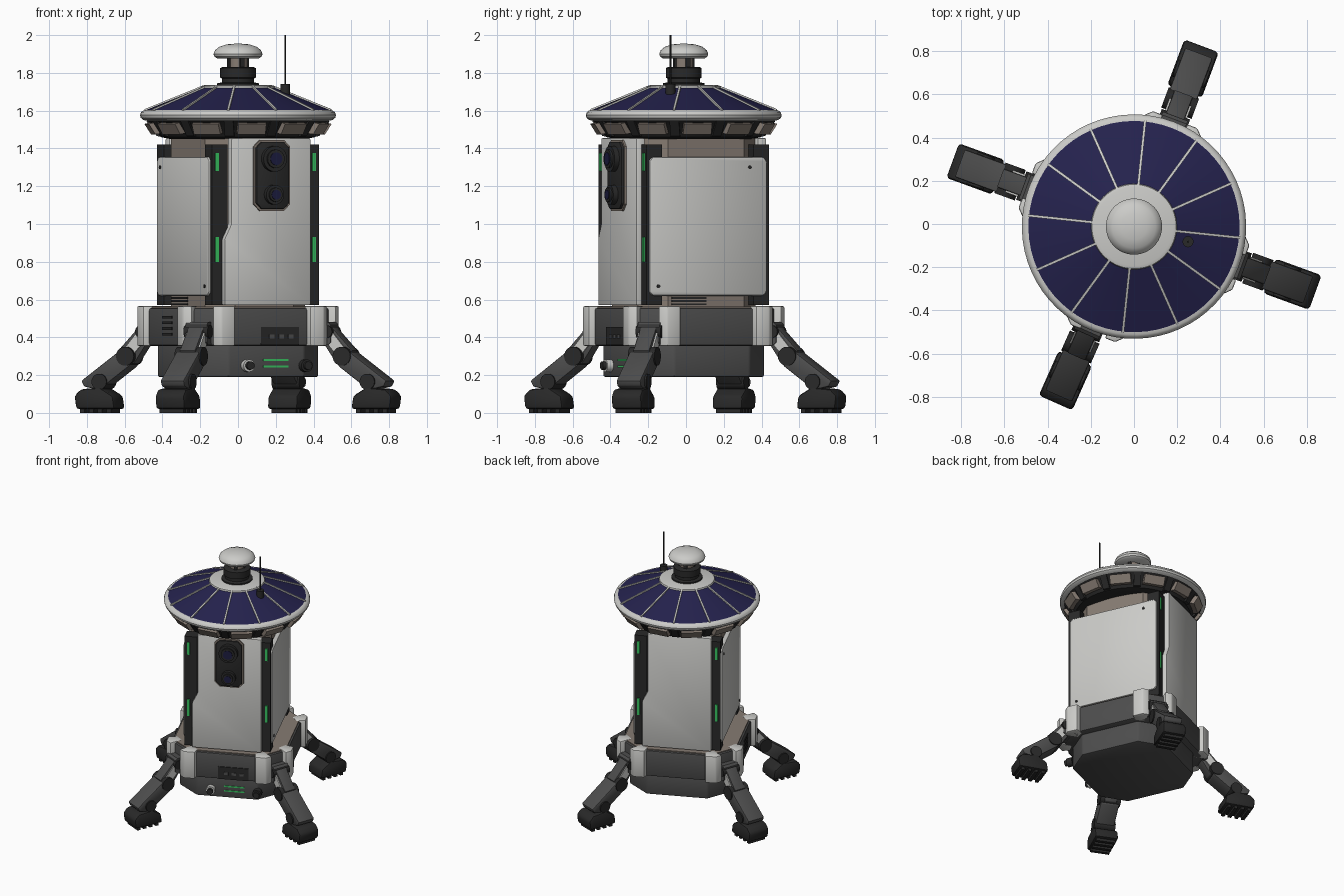
import bpy, bmesh
from math import pi, cos, sin, radians
from mathutils import Matrix

if "Cube" in bpy.data.objects:
    bpy.data.objects.remove(bpy.data.objects["Cube"])


def material(name, r, g, b, rough=0.6):
    m = bpy.data.materials.new(name)
    m.use_nodes = True
    m.diffuse_color = (r, g, b, 1)
    node = m.node_tree.nodes["Principled BSDF"]
    node.inputs["Base Color"].default_value = (r, g, b, 1)
    node.inputs["Roughness"].default_value = rough
    return m


WHITE = material("off white", 0.60, 0.60, 0.58)
GREY = material("dark grey", 0.075, 0.075, 0.075)
BLACK = material("near black", 0.022, 0.022, 0.022)
BROWN = material("warm grey", 0.24, 0.20, 0.17)
NAVY = material("solar navy", 0.018, 0.016, 0.075)
GREEN = material("signal green", 0.04, 0.55, 0.12)
LENS = material("lens blue", 0.012, 0.012, 0.05)


def rz(deg):
    return Matrix.Rotation(radians(deg), 4, "Z")


CENTRE = Matrix.Translation((0, -0.012, 0))
ROOT = CENTRE @ rz(24)
UPRIGHT = Matrix.Rotation(pi / 2, 4, "X")


def face(k):
    """Frame on a body side: x across, y up, z outward (0 = front)."""
    return ROOT @ rz(90 * k) @ UPRIGHT


def radial(deg):
    """Frame of a radial slice: x outward, y up, z across."""
    return CENTRE @ rz(deg) @ UPRIGHT


def finish(name, bm, mat, frame, smooth=False):
    bmesh.ops.recalc_face_normals(bm, faces=bm.faces)
    mesh = bpy.data.meshes.new(name)
    bm.to_mesh(mesh)
    bm.free()
    mesh.transform(frame)
    mesh.materials.append(mat)
    obj = bpy.data.objects.new(name, mesh)
    bpy.context.collection.objects.link(obj)
    if smooth:
        bpy.ops.object.select_all(action="DESELECT")
        obj.select_set(True)
        bpy.context.view_layer.objects.active = obj
        bpy.ops.object.shade_smooth_by_angle(angle=radians(35))
    return obj


def slab(name, pts, a, b, mat, frame, bevel=0.0, smooth=False):
    """Extrude a flat outline from depth a to depth b."""
    bm = bmesh.new()
    low = [bm.verts.new((x, y, a)) for x, y in pts]
    high = [bm.verts.new((x, y, b)) for x, y in pts]
    bm.faces.new(low)
    bm.faces.new(high)
    for i in range(len(pts)):
        j = (i + 1) % len(pts)
        bm.faces.new((low[i], low[j], high[j], high[i]))
    bmesh.ops.recalc_face_normals(bm, faces=bm.faces)
    if bevel:
        bmesh.ops.bevel(bm, geom=bm.edges[:], offset=bevel, segments=2,
                        profile=0.5, affect="EDGES")
    return finish(name, bm, mat, frame, smooth or bevel > 0)


def rect(x0, x1, y0, y1, c=0.0):
    if not c:
        return [(x0, y0), (x1, y0), (x1, y1), (x0, y1)]
    return [(x0 + c, y0), (x1 - c, y0), (x1, y0 + c), (x1, y1 - c),
            (x1 - c, y1), (x0 + c, y1), (x0, y1 - c), (x0, y0 + c)]


def disc(name, x, y, r, a, b, mat, frame, n=24):
    pts = [(x + r * cos(2 * pi * i / n), y + r * sin(2 * pi * i / n)) for i in range(n)]
    return slab(name, pts, a, b, mat, frame, smooth=True)


def lathe(name, profile, mat, n=64):
    bm = bmesh.new()
    rings = []
    for r, z in profile:
        if r == 0:
            rings.append([bm.verts.new((0, 0, z))] * n)
        else:
            rings.append([bm.verts.new((r * cos(2 * pi * i / n), r * sin(2 * pi * i / n), z))
                          for i in range(n)])
    for p, q in zip(rings, rings[1:]):
        for i in range(n):
            j = (i + 1) % n
            bm.faces.new(list(dict.fromkeys((p[i], p[j], q[j], q[i]))))
    return finish(name, bm, mat, ROOT, True)


# Base: two stacked chamfered blocks with a warm ledge on top
slab("base_lower", rect(-0.37, 0.37, -0.37, 0.37, 0.15), 0.19, 0.37, GREY, ROOT, 0.012)
slab("base_upper", rect(-0.42, 0.42, -0.42, 0.42, 0.147), 0.355, 0.555, GREY, ROOT, 0.012)
slab("base_ledge", rect(-0.405, 0.405, -0.405, 0.405, 0.14), 0.552, 0.562, BROWN, ROOT)

# Body core and corner posts with signal lights
slab("body_core", rect(-0.29, 0.29, -0.34, 0.34, 0.12), 0.56, 1.47, BROWN, ROOT)
for sx in (-1, 1):
    for sy in (-1, 1):
        x, y = sx * 0.265, sy * 0.31
        slab("corner_post", rect(x - 0.045, x + 0.045, y - 0.045, y + 0.045),
             0.57, 1.42, BLACK, ROOT)
for k in (0, 2):
    for sx in (-1, 1):
        for z0, z1 in ((0.8, 0.93), (1.28, 1.375)):
            x = sx * 0.282
            slab("signal_light", rect(x - 0.01, x + 0.01, z0, z1), 0.35, 0.362, GREEN, face(k))

# Front and back armour panels with a stepped edge
PANEL = [(-0.25, 0.57), (0.25, 0.57), (0.25, 1.455), (-0.21, 1.455), (-0.21, 1.0), (-0.25, 0.92)]
for k, name in ((0, "front_panel"), (2, "back_panel")):
    slab(name, PANEL, 0.335, 0.387, WHITE, face(k), 0.008)

# Side armour plates with bolts, and vents below them
for k, name in ((1, "left_plate"), (3, "right_plate")):
    f = face(k)
    slab(name, rect(-0.34, 0.34, 0.62, 1.355, 0.02), 0.28, 0.322, WHITE, f, 0.01)
    for x, z in ((0.29, 0.67), (-0.29, 1.30)):
        if k == 1:
            x = -x if z < 1 else 0.24
        disc("plate_bolt", x, z, 0.01, 0.318, 0.326, BLACK, f, 10)
    for i in range(3):
        slab("core_vent", rect(-0.2, 0.0, 0.57 + 0.017 * i, 0.58 + 0.017 * i),
             0.286, 0.295, BLACK, f)
for i in range(4):
    z = 0.41 + 0.03 * i
    slab("base_vent", rect(-0.04, 0.09, z, z + 0.014), 0.415, 0.424, BLACK, face(3))

# Camera cluster
front = face(0)
slab("camera_frame", rect(-0.085, 0.125, 1.07, 1.445, 0.035), 0.38, 0.398, BROWN, front)
slab("camera_plate", rect(-0.075, 0.115, 1.08, 1.435, 0.03), 0.39, 0.412, BLACK, front, 0.005)
for z, r in ((1.345, 0.068), (1.155, 0.052)):
    disc("lens_housing", 0.02, z, r, 0.40, 0.44, BLACK, front)
    disc("lens_ring", 0.02, z, r * 0.72, 0.43, 0.452, BLACK, front)
    disc("lens_glass", 0.02, z, r * 0.5, 0.45, 0.456, LENS, front)

# Front base fittings
slab("port_panel", rect(-0.055, 0.165, 0.36, 0.455), 0.41, 0.426, BLACK, front)
for i in range(3):
    x = -0.01 + 0.055 * i
    slab("port", rect(x, x + 0.03, 0.395, 0.415), 0.42, 0.43, GREY, front)
for z in (0.24, 0.275):
    slab("status_strip", rect(-0.02, 0.125, z, z + 0.01), 0.365, 0.374, GREEN, front)
for x, inner in ((-0.115, WHITE), (0.22, BLACK)):
    disc("knob", x, 0.25, 0.033, 0.36, 0.405, inner, front, 16)
    disc("knob_cap", x, 0.25, 0.022, 0.40, 0.425, BLACK, front, 16)

# Solar roof
lathe("roof_underside", [(0.28, 1.47), (0.36, 1.45), (0.41, 1.46), (0.47, 1.54), (0.5, 1.555)], BLACK)
lathe("roof_rim", [(0.46, 1.545), (0.5, 1.55), (0.515, 1.562), (0.519, 1.577),
                   (0.513, 1.592), (0.5, 1.602), (0.48, 1.603)], WHITE)
lathe("solar_cone", [(0.495, 1.6), (0.18, 1.727)], NAVY)
lathe("roof_cap", [(0.2, 1.715), (0.195, 1.73), (0.18, 1.735), (0, 1.735)], WHITE)
for i in range(12):
    slab("solar_divider", [(0.19, 1.732), (0.497, 1.608), (0.497, 1.59), (0.19, 1.715)],
         -0.006, 0.006, WHITE, radial(24 + 30 * i))
    slab("roof_flap", [(0.42, 1.48), (0.455, 1.475), (0.49, 1.53), (0.45, 1.54)],
         -0.075, 0.075, BROWN, radial(39 + 30 * i))
    slab("roof_bracket", [(0.35, 1.46), (0.43, 1.465), (0.485, 1.545), (0.4, 1.545)],
         -0.025, 0.025, BLACK, radial(24 + 30 * i))

# Sensor mast and dome
lathe("mast_collar", [(0.11, 1.73), (0.11, 1.745), (0.085, 1.75), (0.085, 1.77), (0.095, 1.775),
                      (0.095, 1.825), (0.085, 1.83), (0, 1.83)], BLACK, 32)
lathe("mast_neck", [(0.05, 1.82), (0.05, 1.885)], BROWN, 24)
for i in range(4):
    slab("mast_strut", rect(0.045, 0.058, 1.82, 1.885), -0.012, 0.012, BLACK, radial(24 + 90 * i))
lathe("dome", [(0, 1.876), (0.11, 1.876), (0.125, 1.886), (0.13, 1.9), (0.122, 1.92),
               (0.1, 1.938), (0.06, 1.951), (0, 1.956)], WHITE, 40)

# Antenna
ANT = Matrix.Translation((0.25, -0.082, 0))
disc("antenna_base", 0, 0, 0.026, 1.67, 1.74, BLACK, ANT, 12)
disc("antenna_rod", 0, 0, 0.005, 1.73, 2.0, BLACK, ANT, 8)

# Corner brackets on the base
for k in range(4):
    for s in (-1, 1):
        pts = [(0.53, 0.06), (0.53, 0.11), (0.475, 0.165), (0.42, 0.13), (0.43, 0.06)]
        slab("corner_bracket", [(x, s * y) for x, y in pts], 0.355, 0.565, WHITE,
             CENTRE @ rz(69 + 90 * k), 0.008)

# Legs
THIGH = [(0.48, 0.46), (0.53, 0.47), (0.66, 0.33), (0.62, 0.26), (0.57, 0.26), (0.49, 0.38)]
SHIN = [(0.6, 0.32), (0.65, 0.325), (0.86, 0.17), (0.845, 0.14), (0.76, 0.12), (0.585, 0.25)]
FOOT = [(0.665, 0.02), (0.885, 0.02), (0.895, 0.09), (0.86, 0.125), (0.75, 0.135), (0.675, 0.09)]
for deg in (69.5, 160, 246, -20):
    f = radial(deg)
    slab("hip_block", rect(0.45, 0.545, 0.36, 0.48, 0.015), -0.062, 0.062, GREY, f)
    disc("hip_pivot", 0.52, 0.43, 0.035, -0.07, 0.07, BLACK, f, 16)
    slab("thigh", THIGH, -0.045, 0.045, GREY, f, 0.006)
    for s in (-1, 1):
        slab("thigh_cover", [(0.5, 0.44), (0.54, 0.44), (0.63, 0.33), (0.58, 0.3), (0.51, 0.38)],
             s * 0.04, s * 0.054, WHITE, f)
    disc("knee_joint", 0.61, 0.3, 0.05, -0.075, 0.075, BLACK, f)
    slab("shin", SHIN, -0.068, 0.068, GREY, f, 0.008)
    disc("ankle_joint", 0.755, 0.165, 0.042, -0.078, 0.078, BLACK, f)
    slab("foot", FOOT, -0.085, 0.085, BLACK, f, 0.016)
    for i in range(4):
        x = 0.69 + 0.05 * i
        slab("foot_cleat", rect(x, x + 0.025, 0.0, 0.03), -0.07, 0.07, BLACK, f)
